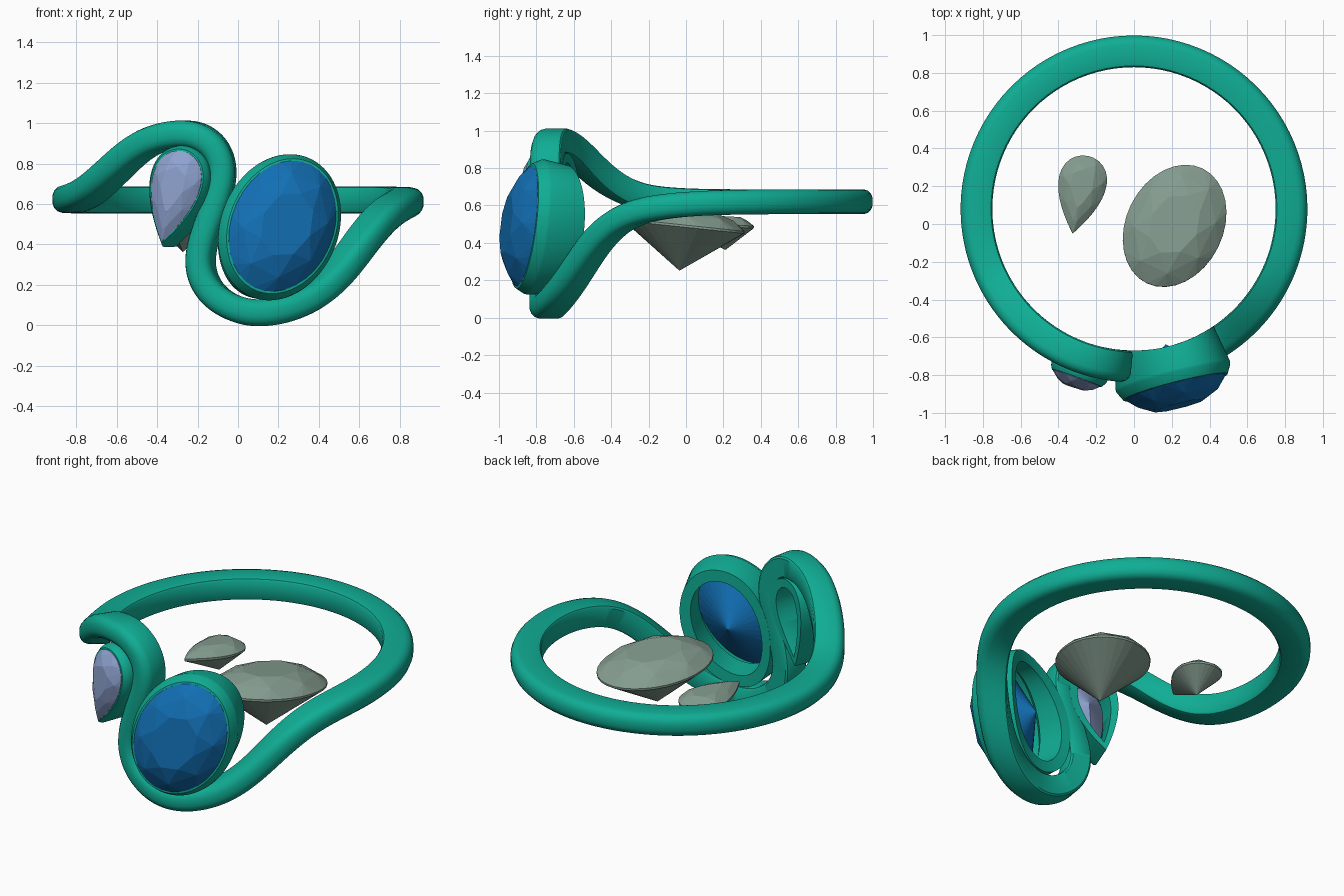
import bpy, bmesh, math
from mathutils import Matrix, Vector

if "Cube" in bpy.data.objects:
    bpy.data.objects.remove(bpy.data.objects["Cube"])

CY, R_IN, R_MID = 0.08, 0.75, 0.835      # ring centre y, inner and middle radius


def material(name, rgb):
    m = bpy.data.materials.new(name)
    m.diffuse_color = (*rgb, 1)
    m.use_nodes = True
    m.node_tree.nodes["Principled BSDF"].inputs["Base Color"].default_value = m.diffuse_color
    return m


METAL = material("green_metal", (0.005, 0.42, 0.30))
BLUE = material("deep_blue", (0.006, 0.16, 0.46))
PALE = material("pale_blue", (0.27, 0.36, 0.62))
STONE = material("grey_green", (0.23, 0.33, 0.27))


def finish(name, bm, mat, smooth):
    bmesh.ops.recalc_face_normals(bm, faces=bm.faces)
    me = bpy.data.meshes.new(name)
    bm.to_mesh(me)
    bm.free()
    ob = bpy.data.objects.new(name, me)
    bpy.context.collection.objects.link(ob)
    me.materials.append(mat)
    if smooth:
        bpy.ops.object.select_all(action='DESELECT')
        ob.select_set(True)
        bpy.context.view_layer.objects.active = ob
        bpy.ops.object.shade_smooth_by_angle(angle=math.radians(35))
    return ob


def skin_closed(rings):
    # quads between rings, closed both ways
    bm = bmesh.new()
    vs = [[bm.verts.new(p) for p in ring] for ring in rings]
    n, m = len(vs), len(vs[0])
    for i in range(n):
        for j in range(m):
            a, b = vs[i], vs[(i + 1) % n]
            bm.faces.new((a[j], a[(j + 1) % m], b[(j + 1) % m], b[j]))
    return bm


# Band: spline of (angle in degrees, height) wrapped round the finger cylinder
PATH = [(-90, .62), (-70, .635), (-59, .68), (-49, .76), (-41, .84), (-33, .908),
        (-24, .945), (-15, .952), (-7.8, .89), (-4.8, .78), (-6.2, .66), (-9.6, .52),
        (-12.6, .4), (-13.6, .28), (-10, .16), (-2, .08), (7, .053), (17.5, .08),
        (28.5, .153), (38, .27), (46, .39), (55, .50), (67, .583), (90, .617),
        (120, .62), (150, .62), (180, .62), (210, .62), (240, .62)]


def ctrl(i):
    turn, k = divmod(i, len(PATH))
    return Vector((PATH[k][0] + 360 * turn, PATH[k][1]))


def on_cylinder(q):
    a = math.radians(q.x)
    return Vector((R_MID * math.sin(a), CY - R_MID * math.cos(a), q.y))


samples = []
STEPS = 8
for i in range(len(PATH)):
    for s in range(STEPS):
        t = s / STEPS
        w = ((1 - t) ** 3, 3 * t ** 3 - 6 * t * t + 4, -3 * t ** 3 + 3 * t * t + 3 * t + 1, t ** 3)
        samples.append(on_cylinder(sum((ctrl(i - 1 + k) * w[k] for k in range(4)), Vector((0, 0))) / 6))

half = [(-.085, .052), (-.078, .062), (-.065, .066), (.035, .066), (.058, .059), (.074, .043), (.083, .02)]
section = half + [(r, -w) for r, w in reversed(half)]
rings = []
for i, p in enumerate(samples):
    tan = (samples[(i + 1) % len(samples)] - samples[i - 1]).normalized()
    rad = Vector((p.x, p.y - CY, 0)).normalized()
    side = tan.cross(rad).normalized()
    rings.append([p + rad * r + side * w for r, w in section])
finish("ring_band", skin_closed(rings), METAL, True)


# Stone outlines: angle t and outward offset o give a local 2D point
def oval(t, o=0):
    return Vector(((.257 + o) * math.sin(t), -(.339 + o) * math.cos(t), 0))


def pear(t, o=0):
    return Vector(((.128 + o) / .77 * math.sin(t) * math.sin(t / 2), -(.23 + o) * math.cos(t), 0))


def frame(angle, radius, z, tilt, spin):
    # setting frame: local z points outward from the ring
    a = math.radians(angle)
    e, n = Vector((math.cos(a), math.sin(a), 0)), Vector((math.sin(a), -math.cos(a), 0))
    basis = Matrix((e, Vector((0, 0, 1)), n)).transposed().to_4x4()
    return Matrix.Translation((n.x * radius, n.y * radius + CY, z)) @ basis @ lean(tilt, spin)


def lean(tilt, spin):
    return Matrix.Rotation(-math.radians(tilt), 4, 'X') @ Matrix.Rotation(-math.radians(spin), 4, 'Z')


def gem(name, outline, centre_y, crown, depth, mat, mx):
    # brilliant cut as the hull of table, kite ring, girdle and culet
    c = Vector((0, centre_y, 0))
    bm = bmesh.new()
    for count, shift, scale, z in ((8, 0, .5, crown), (8, .5, .8, crown * .62),
                                   (32, 0, 1, .006), (32, 0, 1, -.006)):
        for i in range(count):
            p = c + (outline(2 * math.pi * (i + shift) / count) - c) * scale
            bm.verts.new(mx @ Vector((p.x, p.y, z)))
    bm.verts.new(mx @ Vector((0, centre_y, -depth)))
    bmesh.ops.convex_hull(bm, input=bm.verts)
    finish(name, bm, mat, False)


def bezel(name, outline, profile, mx):
    # collar swept round the outline; "back" points are trimmed to the finger hole
    rings = []
    for i in range(96):
        ring = []
        for o, z, back in profile:
            p = outline(2 * math.pi * i / 96, o)
            q = mx @ Vector((p.x, p.y, z))
            if back:
                k = R_IN / math.hypot(q.x, q.y - CY)
                q = Vector((q.x * k, CY + (q.y - CY) * k, q.z))
            ring.append(q)
        rings.append(ring)
    finish(name, skin_closed(rings), METAL, True)


# Set stones with their collars
oval_frame = frame(13.1, .965, .49, 5, 26)
pear_frame = frame(-19.8, .945, .637, 2, 14)
gem("oval_stone", oval, 0, .105, .23, BLUE, oval_frame)
gem("pear_stone", pear, .07, .052, .13, PALE, pear_frame)
bezel("oval_bezel", oval, [(.018, -.2, 1), (.038, -.06, 0), (.036, -.045, 0), (.01, .004, 0), (-.004, .006, 0),
                           (-.006, -.05, 0), (-.05, -.09, 0), (-.05, -.2, 1)], oval_frame)
bezel("pear_bezel", pear, [(.02, -.17, 1), (.026, -.04, 0), (.022, -.02, 0), (.008, .003, 0), (-.003, .004, 0),
                           (-.004, -.03, 0), (-.03, -.06, 0), (-.03, -.17, 1)], pear_frame)

# Loose stones lying flat inside the ring
gem("loose_oval_stone", oval, 0, .09, .24, STONE,
    Matrix.Translation((.215, -.01, .49)) @ lean(6, 26))
gem("loose_pear_stone", pear, .07, .05, .13, STONE,
    Matrix.Translation((-.285, .155, .495)) @ lean(3, 11) @ Matrix.Diagonal((1, .91, 1, 1)))
